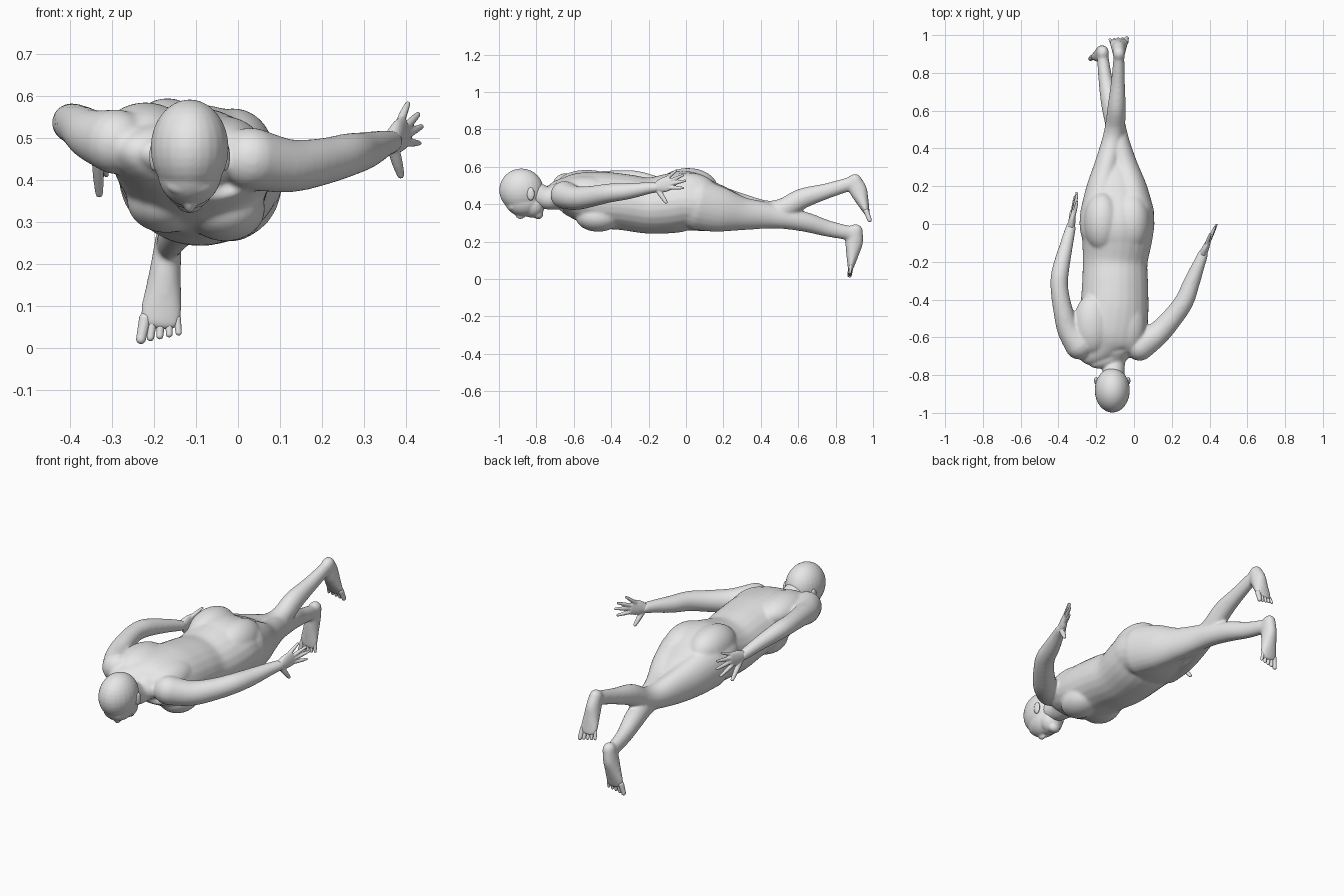
import bpy, bmesh, math
from mathutils import Vector, Matrix

cube = bpy.data.objects.get("Cube")
if cube:
    bpy.data.objects.remove(cube)

clay = bpy.data.materials.new("plain grey")
clay.use_nodes = True
clay.diffuse_color = (0.8, 0.8, 0.8, 1)
clay.node_tree.nodes["Principled BSDF"].inputs["Base Color"].default_value = (0.8, 0.8, 0.8, 1)

SEGMENTS = 24
X, Z = Vector((1, 0, 0)), Vector((0, 0, 1))


def spline(rows, steps=5):
    """Smoothly interpolate rows of (x, y, z, half width, half depth)."""
    pts = [rows[0]] + list(rows) + [rows[-1]]
    out = []
    for p0, p1, p2, p3 in zip(pts, pts[1:], pts[2:], pts[3:]):
        for k in range(steps):
            t = k / steps
            out.append([b + (t * (c - a) + t ** 2 * (2 * a - 5 * b + 4 * c - d)
                             + t ** 3 * (3 * b - a - 3 * c + d)) / 2
                        for a, b, c, d in zip(p0, p1, p2, p3)])
    return out + [list(rows[-1])]


def loft(bm, rows, ref=X):
    """Skin elliptical rings along a path, with rounded ends."""
    rows = spline(rows)
    centres = [Vector(r[:3]) for r in rows]
    last = len(rows) - 1
    rings = []

    def add_ring(i, scale=1.0, push=0.0):
        t = (centres[min(i + 1, last)] - centres[max(i - 1, 0)]).normalized()
        side = (ref - t * ref.dot(t)).normalized()
        up = t.cross(side)
        a, b = rows[i][3:]
        c = centres[i] + t * push * min(a, b)
        rings.append([bm.verts.new(c + side * a * scale * math.cos(w) + up * b * scale * math.sin(w))
                      for w in (math.tau * k / SEGMENTS for k in range(SEGMENTS))])

    angles = [math.radians(d) for d in (20, 40, 60, 80)]
    for w in reversed(angles):
        add_ring(0, math.cos(w), -math.sin(w))
    for i in range(last + 1):
        add_ring(i)
    for w in angles:
        add_ring(last, math.cos(w), math.sin(w))
    for r, s in zip(rings, rings[1:]):
        for k in range(SEGMENTS):
            n = (k + 1) % SEGMENTS
            bm.faces.new((r[k], r[n], s[n], s[k]))
    bm.faces.new(rings[0])
    bm.faces.new(rings[-1])


def limb(bm, rows):
    loft(bm, [(x, y, z, r, r) for x, y, z, r in rows])


def ball(bm, centre, radii):
    m = Matrix.Translation(centre) @ Matrix.Diagonal((*radii, 1))
    bmesh.ops.create_uvsphere(bm, u_segments=24, v_segments=16, radius=1, matrix=m)


def finish(bm, name, voxel=None, smooth=4):
    bmesh.ops.recalc_face_normals(bm, faces=bm.faces)
    for f in bm.faces:
        f.smooth = True
    mesh = bpy.data.meshes.new(name)
    bm.to_mesh(mesh)
    bm.free()
    mesh.materials.append(clay)
    ob = bpy.data.objects.new(name, mesh)
    bpy.context.collection.objects.link(ob)
    if voxel:  # fuse overlapping masses into one skin
        mod = ob.modifiers.new("fuse", 'REMESH')
        mod.mode = 'VOXEL'
        mod.voxel_size = voxel
        mod.use_smooth_shade = True
        soft = ob.modifiers.new("soften", 'SMOOTH')
        soft.factor = 0.5
        soft.iterations = smooth


# Torso, slightly rolled so the right side is higher
body = bmesh.new()
roll = math.radians(8)
loft(body, [
    (-.12, -.70, .45, .13, .055), (-.13, -.66, .45, .18, .09),
    (-.12, -.58, .445, .187, .125), (-.105, -.46, .425, .183, .15),
    (-.10, -.32, .41, .176, .15), (-.10, -.20, .393, .173, .15),
    (-.09, -.08, .405, .188, .16), (-.09, .0, .418, .2, .16),
    (-.09, .10, .395, .188, .14), (-.095, .20, .378, .145, .112),
    (-.098, .30, .358, .095, .075)], Vector((math.cos(roll), 0, -math.sin(roll))))
# Chest, buttocks and shoulder blades
for s in (-1, 1):
    ball(body, (-.1 + s * .07, -.47, .34 - s * .01), (.095, .12, .077))
    ball(body, (-.09 + s * .078, .01, .475 - s * .012), (.098, .16, .107))
    ball(body, (-.13 + s * .09, -.53, .49 - s * .016), (.10, .16, .078))

# Neck
loft(body, [(-.11, -.80, .455, .06, .065), (-.105, -.73, .43, .06, .06),
            (-.11, -.66, .45, .1, .075)])

# Arms: the left reaches outward, the right bends back beside the hip
limb(body, [(.03, -.65, .45, .075), (.12, -.585, .433, .064), (.2, -.5, .443, .056),
            (.265, -.41, .46, .051), (.305, -.31, .47, .044), (.345, -.21, .485, .033),
            (.365, -.16, .49, .028)])
limb(body, [(-.29, -.64, .49, .078), (-.345, -.56, .505, .062), (-.375, -.46, .525, .052),
            (-.395, -.34, .535, .047), (-.39, -.25, .53, .046), (-.36, -.12, .50, .036),
            (-.335, -.02, .47, .028)])

# Legs: knees together, lower legs crossed, the right one raised
loft(body, [
    (.002, .06, .40, .105, .138), (-.016, .18, .372, .088, .122), (-.05, .30, .35, .073, .09),
    (-.08, .43, .34, .058, .071), (-.10, .53, .325, .053, .058), (-.125, .64, .305, .05, .053),
    (-.15, .76, .27, .038, .044), (-.165, .88, .245, .031, .038)])
loft(body, [
    (-.183, .06, .41, .102, .13), (-.17, .18, .385, .085, .112), (-.145, .30, .365, .069, .092),
    (-.115, .43, .355, .058, .066), (-.10, .52, .375, .053, .058), (-.092, .62, .43, .048, .055),
    (-.085, .75, .47, .037, .042), (-.08, .88, .51, .029, .037)])


# Feet, joined to the body, with separate toes
def foot(side, heel, toe, inner):
    heel, toe = Vector(heel), Vector(toe)
    shape = [(0, .032, .038), (.3, .036, .048), (.6, .043, .036), (.85, .05, .023), (1, .048, .015)]
    loft(body, [(*heel.lerp(toe, t), a, b) for t, a, b in shape])
    step = (toe - heel).normalized()
    bm = bmesh.new()
    for k in range(5):
        r = .0145 if k == 0 else .0115 - k * .0006
        start = toe + X * inner * (.036 - k * .019) - step * .012
        end = start + step * (.05 - k * .004) + X * inner * (.005 - k * .003)
        limb(bm, [(*start, r), (*start.lerp(end, .5), r * .9), (*end, r * .8)])
    finish(bm, side + "_toes")


foot("left", (-.165, .908, .262), (-.186, .88, .058), -1)
foot("right", (-.08, .90, .53), (-.08, .968, .352), 1)
finish(body, "body", .0065, 18)


# Hands with spread fingers; the last tip is the thumb
def hand(side, wrist, tips):
    wrist = Vector(wrist)
    tips = [Vector(t) for t in tips]
    knuckle = wrist.lerp(sum(tips[:4], Vector()) / 4, .5)
    bm = bmesh.new()
    loft(bm, [(*wrist, .026, .022), (*wrist.lerp(knuckle, .5), .039, .018),
              (*knuckle, .04, .012)], Z)
    for k, tip in enumerate(tips):
        base = wrist.lerp(tip, .2 if k == 4 else .48)
        r = .013 if k == 4 else .0095
        limb(bm, [(*base, r * 1.1), (*base.lerp(tip, .5), r), (*base.lerp(tip, .95), r * .7)])
    finish(bm, side + "_hand", .004, 2)


hand("left", (.365, -.16, .49), [(.405, -.05, .583), (.43, -.012, .557), (.438, .0, .527),
                                 (.432, -.012, .487), (.388, -.105, .408)])
hand("right", (-.335, -.02, .47), [(-.30, .12, .525), (-.30, .162, .495), (-.303, .17, .455),
                                   (-.313, .15, .41), (-.33, .07, .362)])

# Head facing down: skull, face, jaw, brow, nose, lips, chin
head = bmesh.new()
MID = -.115
for y, z, radii in [
        (-.88, .475, (.093, .119, .116)), (-.87, .42, (.077, .1, .084)),
        (-.815, .395, (.062, .06, .066)), (-.925, .385, (.055, .03, .026)),
        (-.885, .35, (.016, .03, .03)), (-.835, .352, (.034, .03, .022)),
        (-.79, .348, (.034, .028, .028))]:
    ball(head, (MID, y, z), radii)
finish(head, "head", .005, 10)

# Ears
for s, side in ((-1, "right"), (1, "left")):
    bm = bmesh.new()
    ball(bm, (MID + s * .085, -.83, .455), (.011, .02, .034))
    finish(bm, side + "_ear")
